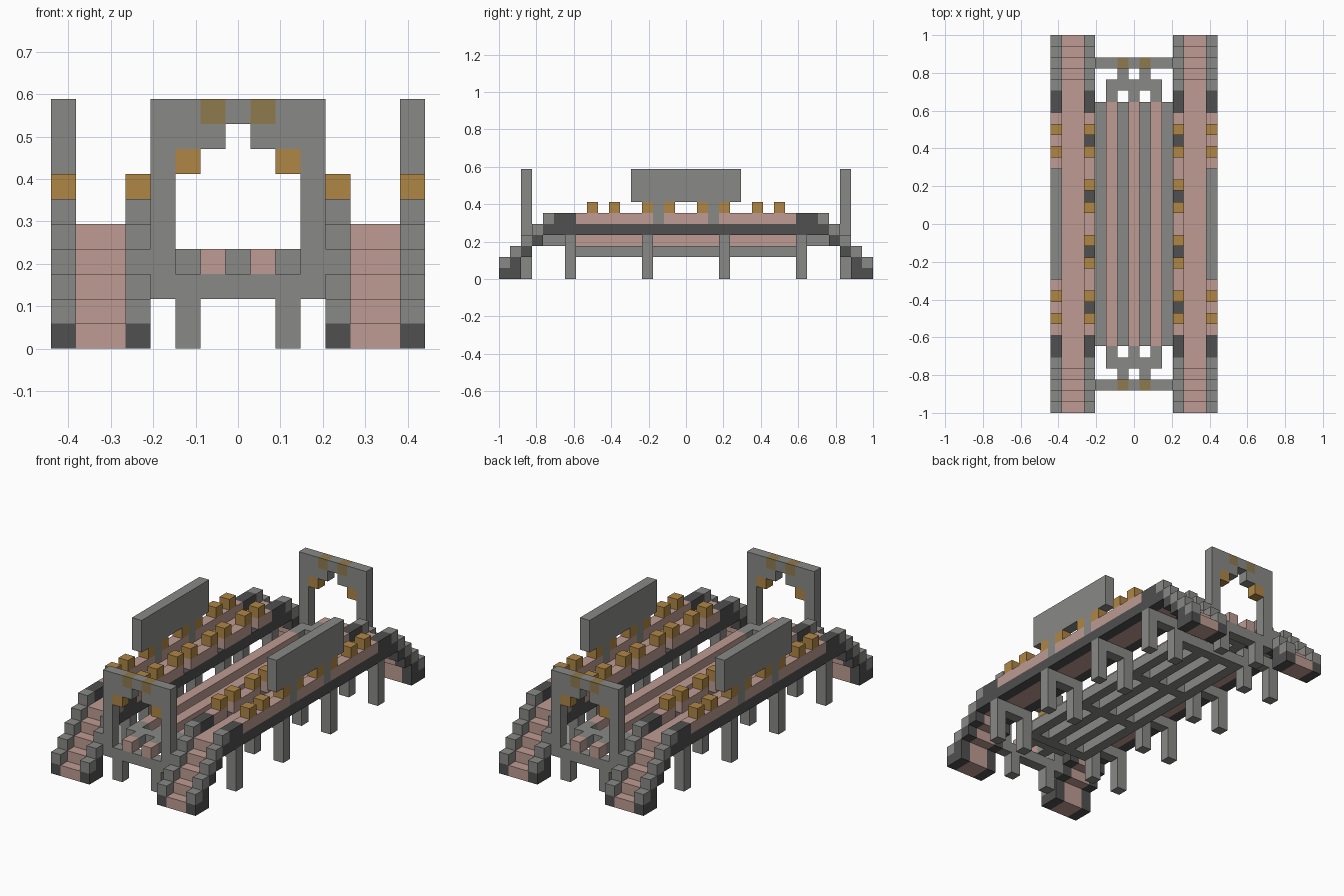
import bpy
import bmesh
from mathutils import Matrix, Vector

cube = bpy.data.objects.get("Cube")
if cube:
    bpy.data.objects.remove(cube, do_unlink=True)

NX, NY = 15, 34          # footprint in blocks
U = 2 / NY               # block size


def material(name, rgb):
    m = bpy.data.materials.new(name)
    m.use_nodes = True
    color = (*rgb, 1)
    m.diffuse_color = color
    m.node_tree.nodes["Principled BSDF"].inputs["Base Color"].default_value = color
    return m


STONE = material("grey stone", (0.25, 0.25, 0.24))
DARK = material("dark stone", (0.08, 0.08, 0.08))
PINK = material("pink stone", (0.51, 0.33, 0.29))
GOLD = material("gold lamp", (0.43, 0.24, 0.06))
DULL = material("dull gold", (0.275, 0.195, 0.076))


def part(name, mat, boxes, mirror_x=True, mirror_y=True):
    """Boxes are (x, y, z) block ranges (start, end), mirrored about the centre."""
    todo = set()
    for x, y, z in boxes:
        xs = {x, (NX - x[1], NX - x[0])} if mirror_x else {x}
        ys = {y, (NY - y[1], NY - y[0])} if mirror_y else {y}
        todo |= {(a, b, z) for a in xs for b in ys}
    bm = bmesh.new()
    for ranges in sorted(todo):
        lo = Vector([r[0] for r in ranges])
        hi = Vector([r[1] for r in ranges])
        mid = ((lo + hi) / 2 - Vector((NX / 2, NY / 2, 0))) * U
        size = Matrix.Diagonal((*((hi - lo) * U), 1))
        bmesh.ops.create_cube(bm, size=1, matrix=Matrix.Translation(mid) @ size)
    mesh = bpy.data.meshes.new(name)
    bm.to_mesh(mesh)
    bm.free()
    mesh.materials.append(mat)
    obj = bpy.data.objects.new(name, mesh)
    bpy.context.collection.objects.link(obj)
    return obj


def one(n):
    return (n, n + 1)


OUTER, ROAD, INNER = (0, 1), (1, 3), (3, 4)
RAILS = (OUTER, INNER)
SPAN = (7, 27)           # straight length of the raised roads
LAMPS = (8, 10, 13, 15)
BENTS = (6, 13)

# Roads and stairs
part("road_floor", PINK, [(ROAD, (4, 30), one(4))])
part("stair_treads", PINK,
     [(ROAD, one(s), one(s)) for s in range(4)] + [(ROAD, one(1), one(0))])
part("stair_rail_tops", STONE,
     [(r, one(s), one(s + 1)) for r in RAILS for s in range(5)])
part("stair_rail_bases", DARK,
     [(r, one(s), one(s)) for r in RAILS for s in range(5)]
     + [(r, one(1), one(0)) for r in RAILS])
part("stair_heads", DARK, [(r, (5, 7), (4, 6)) for r in RAILS])

# Edges and parapets of the roads
part("road_edges", DARK, [(r, SPAN, one(4)) for r in RAILS])
part("outer_parapet", PINK,
     [(OUTER, y, one(5)) for y in ((7, 14), (15, 19))])
part("inner_parapet", PINK,
     [(INNER, y, one(5)) for y in ((7, 9), (10, 14), (15, 19))])
part("lamps", GOLD, [(r, one(y), one(6)) for r in RAILS for y in LAMPS])
part("panel_supports", STONE, [(OUTER, one(14), (5, 7))])
part("side_panels", STONE, [(OUTER, (12, 22), (7, 10))])

# Arched supports below the roads
part("road_legs", STONE, [(r, one(y), (0, 4)) for r in RAILS for y in BENTS])
part("road_crossbeams", STONE, [(ROAD, one(y), one(3)) for y in BENTS])

# Lower central deck: planks, crossbeams and raised bars
part("deck_planks", STONE, [(one(x), (6, 28), one(2)) for x in (4, 6)])
part("deck_crossbeams", STONE,
     [(one(x), one(y), one(2)) for x in (5, 7) for y in BENTS])
part("deck_bars", PINK, [(one(x), (6, 28), one(3)) for x in (5, 7)])
part("deck_ends", STONE,
     [((5, 10), one(4), one(3)), (one(6), one(3), one(3))]
     + [(one(x), one(5), one(3)) for x in (5, 7)])

# Gates at both ends
G = one(2)
part("gate_frame", STONE, [
    (one(4), G, (3, 10)),
    ((4, 11), G, one(2)),
    ((5, 7), G, one(8)),
    (one(5), G, one(9)),
    (one(7), G, one(9)),
    (one(5), G, (0, 2)),
])
part("gate_inlays", DULL, [(one(6), G, one(9))])
part("gate_lamps", GOLD, [(one(5), G, one(7))])
part("gate_sill_blocks", PINK, [(one(6), G, one(3))])
